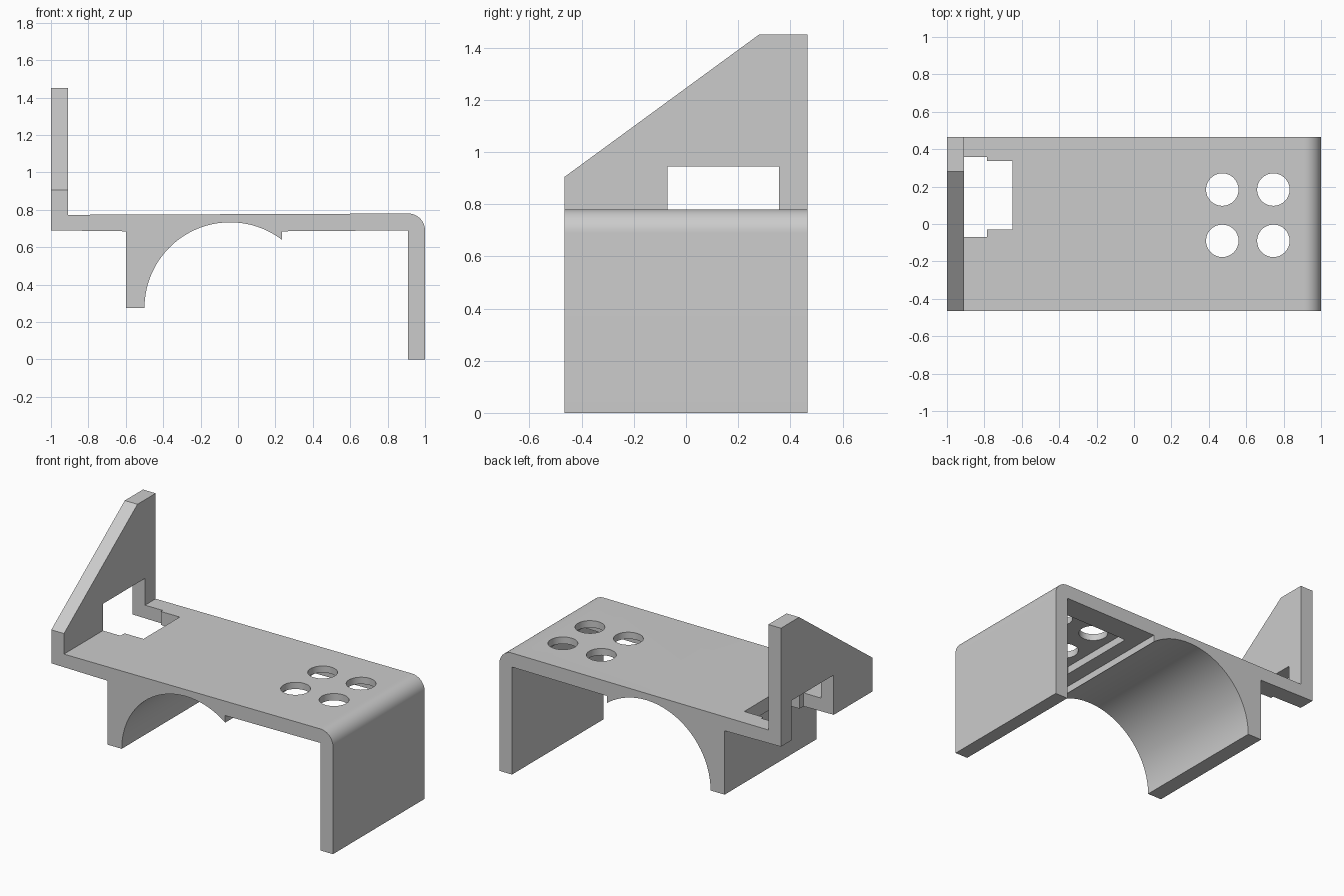
import bpy, bmesh, math
from mathutils import Vector

cube = bpy.data.objects.get("Cube")
if cube:
    bpy.data.objects.remove(cube, do_unlink=True)

HALF = 0.465  # half the bracket depth

grey = bpy.data.materials.new("light grey")
grey.use_nodes = True
GREY = (0.6, 0.6, 0.6, 1)
grey.diffuse_color = GREY
grey.node_tree.nodes["Principled BSDF"].inputs["Base Color"].default_value = GREY


def arc(cx, cz, r, start, end, steps):
    """Points on an arc, angles in degrees."""
    angles = [math.radians(start + (end - start) * i / steps) for i in range(steps + 1)]
    return [(cx + r * math.cos(a), cz + r * math.sin(a)) for a in angles]


def prism(name, points, axis, low, high):
    """Extrude a 2D outline along x, y or z."""
    def place(p, d):
        return {"x": (d, *p), "y": (p[0], d, p[1]), "z": (*p, d)}[axis]
    bm = bmesh.new()
    face = bm.faces.new([bm.verts.new(place(p, low)) for p in points])
    ext = bmesh.ops.extrude_face_region(bm, geom=[face])["geom"]
    shift = Vector(place((0, 0), high - low))
    bmesh.ops.translate(bm, vec=shift, verts=[v for v in ext if isinstance(v, bmesh.types.BMVert)])
    bmesh.ops.recalc_face_normals(bm, faces=bm.faces)
    mesh = bpy.data.meshes.new(name)
    bm.to_mesh(mesh)
    bm.free()
    obj = bpy.data.objects.new(name, mesh)
    bpy.context.collection.objects.link(obj)
    mesh.materials.append(grey)
    return obj


def box(x0, x1, y0, y1):
    return [(x0, y0), (x1, y0), (x1, y1), (x0, y1)]


def combine(target, other, operation):
    """Apply a boolean and remove the helper."""
    other.hide_render = True
    bpy.context.view_layer.objects.active = target
    mod = target.modifiers.new("combine", "BOOLEAN")
    mod.operation, mod.solver, mod.object = operation, "EXACT", other
    bpy.ops.object.modifier_apply(modifier=mod.name)
    bpy.data.objects.remove(other, do_unlink=True)


# Deck, right leg, rounded corner and arched saddle in one side profile
profile = [(-1, 0.69), (-0.6, 0.685), (-0.6, 0.275)]
profile += arc(-0.042, 0.275, 0.458, 180, 52.8, 40)
profile += [(0.235, 0.685), (0.91, 0.69), (0.91, 0), (1, 0)]
profile += arc(0.91, 0.69, 0.09, 0, 90, 12)
profile += [(-0.91, 0.773), (-1, 0.773)]
bracket = prism("bracket", profile, "y", -HALF, HALF)

# Sloped upright plate on the left end
upright = [(-HALF, 0.69), (HALF, 0.69), (HALF, 1.45), (0.28, 1.45), (-HALF, 0.905)]
combine(bracket, prism("upright", upright, "x", -1, -0.91), "UNION")

# Stepped slot through the upright and the deck
combine(bracket, prism("wide_slot", box(-1.1, -0.785, -0.07, 0.357), "z", 0.5, 0.945), "DIFFERENCE")
combine(bracket, prism("narrow_slot", box(-0.8, -0.65, -0.03, 0.338), "z", 0.5, 0.9), "DIFFERENCE")

# Shallow square pocket under the deck
combine(bracket, prism("pocket", box(0.33, 0.88, -0.22, 0.31), "z", 0.6, 0.735), "DIFFERENCE")

# Four round holes
for x in (0.472, 0.745):
    for y in (-0.09, 0.184):
        hole = prism("hole", arc(x, y, 0.087, 0, 348.75, 31), "z", 0.5, 1)
        combine(bracket, hole, "DIFFERENCE")

# Smooth the curved surfaces only
bpy.ops.object.select_all(action="DESELECT")
bracket.select_set(True)
bpy.context.view_layer.objects.active = bracket
bpy.ops.object.shade_smooth_by_angle(angle=math.radians(25))
